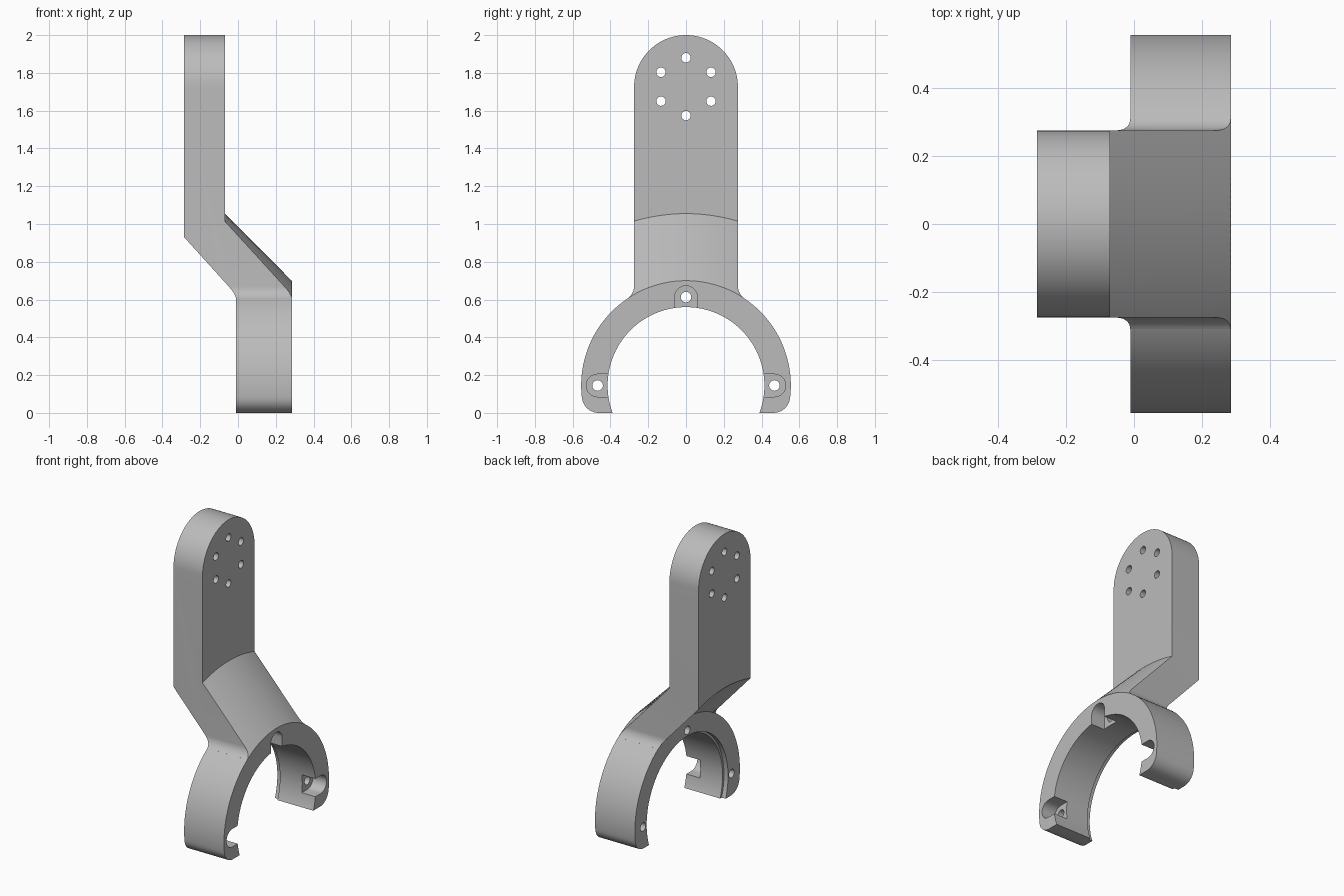
import bpy, bmesh
from math import sin, cos, pi, sqrt, asin, atan2, radians

cube = bpy.data.objects.get("Cube")
if cube:
    bpy.data.objects.remove(cube, do_unlink=True)

# Main dimensions
CZ, R_OUT, R_IN = 0.145, 0.555, 0.415      # clamp ring
X_BACK, X_FRONT = -0.01, 0.285             # ring faces
P_BACK, P_FRONT = -0.285, -0.07            # plate faces
HALF, TOP_Z = 0.275, 1.725                 # plate half width, rounded end centre

grey = bpy.data.materials.new("mid_grey")
grey.use_nodes = True
grey.diffuse_color = (0.5, 0.5, 0.5, 1)
grey.node_tree.nodes["Principled BSDF"].inputs["Base Color"].default_value = (0.5, 0.5, 0.5, 1)


def loft(name, sections):
    """Closed solid through matching cross-sections."""
    bm = bmesh.new()
    rows = [[bm.verts.new(p) for p in s] for s in sections]
    n = len(rows[0])
    for a, b in zip(rows, rows[1:]):
        for i in range(n):
            j = (i + 1) % n
            bm.faces.new((a[i], a[j], b[j], b[i]))
    bm.faces.new(rows[0])
    bm.faces.new(rows[-1])
    bmesh.ops.recalc_face_normals(bm, faces=bm.faces)
    me = bpy.data.meshes.new(name)
    bm.to_mesh(me)
    bm.free()
    me.materials.append(grey)
    ob = bpy.data.objects.new(name, me)
    bpy.context.collection.objects.link(ob)
    return ob


def prism(name, pts, x0, x1):
    return loft(name, [[(x, y, z) for y, z in pts] for x in (x0, x1)])


def arc(cy, cz, r, a0, a1, n):
    return [(cy + r * cos(a0 + (a1 - a0) * i / n),
             cz + r * sin(a0 + (a1 - a0) * i / n)) for i in range(n + 1)]


def combine(target, other, operation):
    mod = target.modifiers.new("join", 'BOOLEAN')
    mod.operation, mod.object, mod.solver = operation, other, 'EXACT'
    bpy.context.view_layer.objects.active = target
    bpy.ops.object.modifier_apply(modifier=mod.name)
    bpy.data.objects.remove(other, do_unlink=True)


def ring_z(y):
    return CZ + sqrt(R_OUT ** 2 - y * y) - 0.001


# Clamp ring with rounded feet
foot = 0.09
fy = sqrt((R_OUT - foot) ** 2 - (CZ - foot) ** 2)
fa = atan2(foot - CZ, fy)
ia = asin(-CZ / R_IN)
profile = arc(fy, foot, foot, -pi / 2, fa, 10)
profile += arc(0, CZ, R_OUT, fa, pi - fa, 96)[1:-1]
profile += arc(-fy, foot, foot, pi - fa, 1.5 * pi, 10)
profile += arc(0, CZ, R_IN, pi - ia, ia, 96)
bracket = prism("bracket", profile, X_BACK, X_FRONT)

# Offset arm: rounded upright plate running down a slope into the ring
sections = []
for i in range(49):
    y = HALF * sin(pi * (i / 48 - 0.5))
    top = TOP_Z + sqrt(max(HALF ** 2 - y * y, 0))
    drop, rz = 0.04 * (y / HALF) ** 2, ring_z(y)
    sections.append([(x, y, z) for x, z in (
        (P_BACK, top), (P_FRONT, top), (P_FRONT, 1.055 - drop), (X_FRONT, rz),
        (0.2, rz - 0.03), (0.08, rz - 0.03), (X_BACK, rz), (P_BACK, 0.97 - drop))])
combine(bracket, loft("arm", sections), 'UNION')

# Fillets where the arm sides meet the ring
rf = 0.08
cy = HALF + rf
cz = CZ + sqrt((R_OUT + rf) ** 2 - cy ** 2)
end = atan2(cz - CZ, cy)
for side in (-1, 1):
    sections = []
    for i in range(13):
        a = 0.97 * end * i / 12
        y, zf = cy - rf * cos(a), cz - rf * sin(a)
        rz = ring_z(y)
        s = (zf - rz) / 1.1
        sections.append([(x, side * y, z) for x, z in (
            (X_BACK, rz), (X_BACK - s, zf), (X_FRONT - s, zf), (X_FRONT, rz),
            (0.2, rz - 0.03), (0.08, rz - 0.03))])
    inner = [(x, side * (HALF - 0.01), z) for x, y, z in sections[0]]
    combine(bracket, loft("fillet", [inner] + sections), 'UNION')

# Shallow counterbore on the back of the ring
combine(bracket, prism("counterbore", arc(0, CZ, 0.43, 0, 2 * pi, 96)[:-1], -0.008 - 0.1, 0.02),
        'DIFFERENCE')

# Screw pockets open to the bore, each with a through hole
for ang in (0, pi / 2, pi):
    c, s = cos(ang), sin(ang)
    slot = arc(0.468, 0, 0.06, -pi / 2, pi / 2, 16) + [(0.36, 0.06), (0.36, -0.06)]
    slot = [(u * c - v * s, CZ + u * s + v * c) for u, v in slot]
    combine(bracket, prism("pocket", slot, 0.185, 0.4), 'DIFFERENCE')
    hole = arc(0.468 * c, CZ + 0.468 * s, 0.028, 0, 2 * pi, 24)[:-1]
    combine(bracket, prism("screw_hole", hole, -0.1, 0.3), 'DIFFERENCE')

# Circle of six holes in the plate
for k in range(6):
    a = radians(30 + 60 * k)
    hole = arc(0.153 * cos(a), 1.727 + 0.153 * sin(a), 0.025, 0, 2 * pi, 24)[:-1]
    combine(bracket, prism("plate_hole", hole, -0.4, 0.1), 'DIFFERENCE')

bpy.ops.object.select_all(action='DESELECT')
bracket.select_set(True)
bpy.context.view_layer.objects.active = bracket
bpy.ops.object.shade_smooth_by_angle(angle=radians(25))
